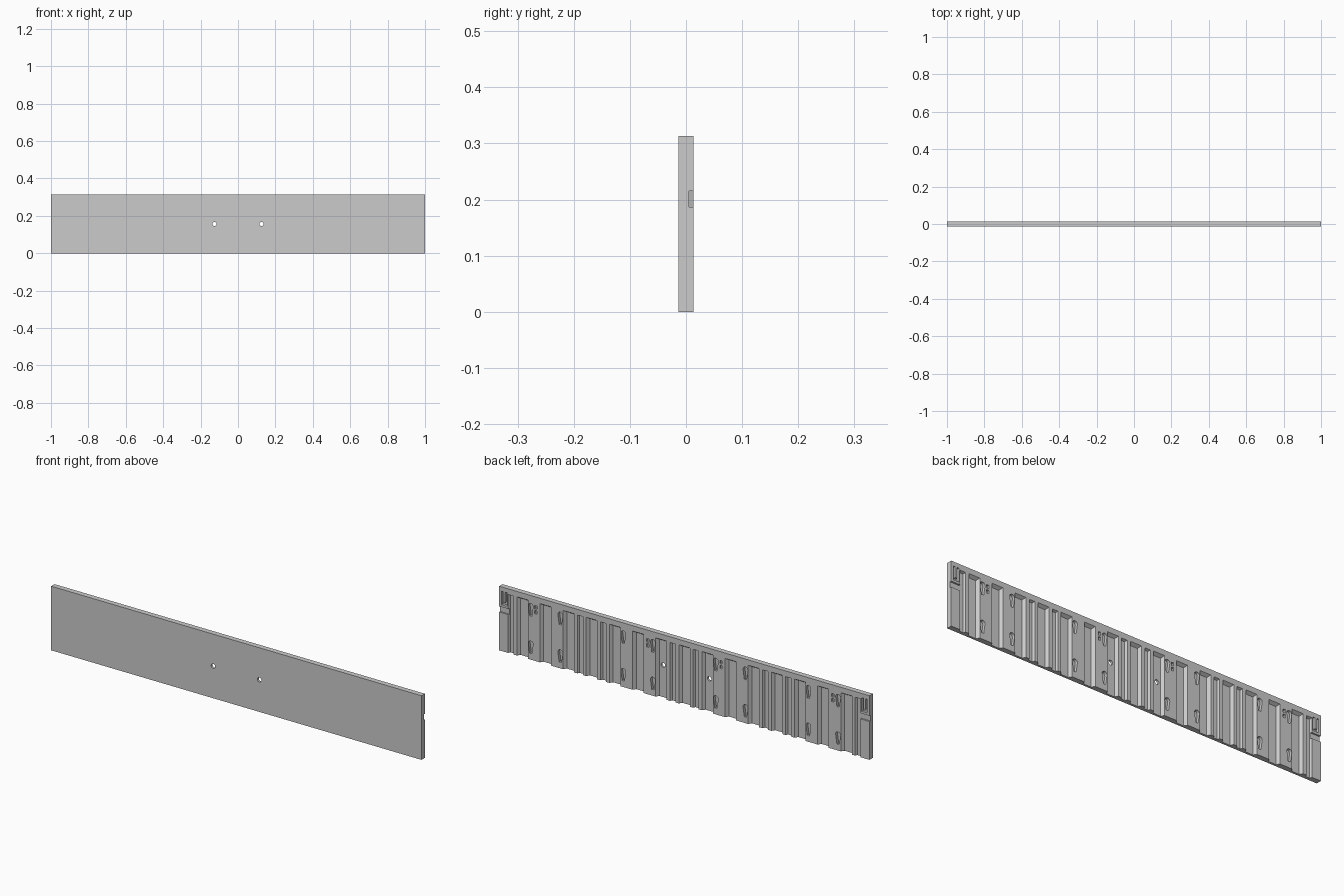
import bpy, bmesh, math

if "Cube" in bpy.data.objects:
    bpy.data.objects.remove(bpy.data.objects["Cube"])

W, T, H = 2.0, 0.026, 0.313
BACK = T / 2
OUT = BACK + 0.002          # cutters start just outside the back face


def new_object(name, bm):
    bmesh.ops.recalc_face_normals(bm, faces=bm.faces)
    mesh = bpy.data.meshes.new(name)
    bm.to_mesh(mesh)
    bm.free()
    ob = bpy.data.objects.new(name, mesh)
    bpy.context.collection.objects.link(ob)
    return ob


def prism(bm, outer, inner, y0, y1):
    """Closed solid between an outline at y0 and a matching outline at y1."""
    a = [bm.verts.new((x, y0, z)) for x, z in outer]
    b = [bm.verts.new((x, y1, z)) for x, z in inner]
    n = len(a)
    bm.faces.new(a)
    bm.faces.new(b[::-1])
    for i in range(n):
        bm.faces.new((a[i], b[i], b[(i + 1) % n], a[(i + 1) % n]))


def rect(x0, x1, z0, z1):
    return [(x0, z0), (x1, z0), (x1, z1), (x0, z1)]


def channel(bm, x, half, slope, depth, top):
    """Tapered vertical channel, open at the bottom edge."""
    prism(bm, rect(x - half, x + half, -0.02, top),
          rect(x - half + slope, x + half - slope, -0.02, top - slope),
          OUT, BACK - depth)


def pocket(bm, x0, x1, z0, z1, depth):
    x0, x1 = sorted((x0, x1))
    r = rect(x0, x1, z0, z1)
    prism(bm, r, r, OUT, BACK - depth)


def teardrop(bm, x, z):
    """Hanging slot: round head on top, tapering downwards."""
    r = 0.013
    pts = [(x + r * math.cos(a), z + 0.018 + r * math.sin(a))
           for a in [math.pi * i / 8 for i in range(9)]]
    pts += [(x - 0.006, z - 0.030), (x + 0.006, z - 0.030)]
    prism(bm, pts, pts, OUT, BACK - 0.014)


def cut(target, bm, name):
    cutter = new_object(name, bm)
    cutter.hide_render = True
    mod = target.modifiers.new(name, 'BOOLEAN')
    mod.operation = 'DIFFERENCE'
    mod.solver = 'EXACT'
    mod.object = cutter
    bpy.context.view_layer.objects.active = target
    bpy.ops.object.modifier_apply(modifier=mod.name)
    bpy.data.objects.remove(cutter)


# Main slab
bm = bmesh.new()
r = rect(-W / 2, W / 2, 0, H)
prism(bm, r, r, -T / 2, BACK)
panel = new_object("panel", bm)

# Wide and narrow back channels
bm = bmesh.new()
for k in range(-7, 8):
    channel(bm, k * 0.125, 0.031, 0.011, 0.015, 0.288)
for x in (0.0625, 0.4375, 0.5625, 0.9375):
    for s in (-1, 1):
        channel(bm, s * x, 0.016, 0.006, 0.011, 0.286)
cut(panel, bm, "channel_cutter")

# Hanging slots, clip holes and end recesses
bm = bmesh.new()
for s in (-1, 1):
    for x in (0.17, 0.33, 0.67, 0.83):
        for z in (0.06, 0.243):
            teardrop(bm, s * x, z)
    for x in (0.198, 0.802):
        for z in (0.238, 0.262):
            pocket(bm, s * (x - 0.006), s * (x + 0.006), z - 0.008, z + 0.008, 0.01)
    # end clip recess: U shape around a tongue
    u = [(0.958, 0.292), (0.958, 0.226), (0.988, 0.226), (0.988, 0.292),
         (0.979, 0.292), (0.979, 0.240), (0.968, 0.240), (0.968, 0.292)]
    u = [(s * x, z) for x, z in u]
    prism(bm, u, u, OUT, BACK - 0.012)
cut(panel, bm, "slot_cutter")

# Groove running out through each end
bm = bmesh.new()
for s in (-1, 1):
    pocket(bm, s * 0.945, s * 1.02, 0.187, 0.215, 0.008)
cut(panel, bm, "end_groove_cutter")

# Two through holes
bm = bmesh.new()
for x in (-0.125, 0.125):
    ring = [(x + 0.011 * math.cos(2 * math.pi * i / 24),
             H / 2 + 0.011 * math.sin(2 * math.pi * i / 24)) for i in range(24)]
    prism(bm, ring, ring, -0.03, 0.03)
cut(panel, bm, "hole_cutter")
